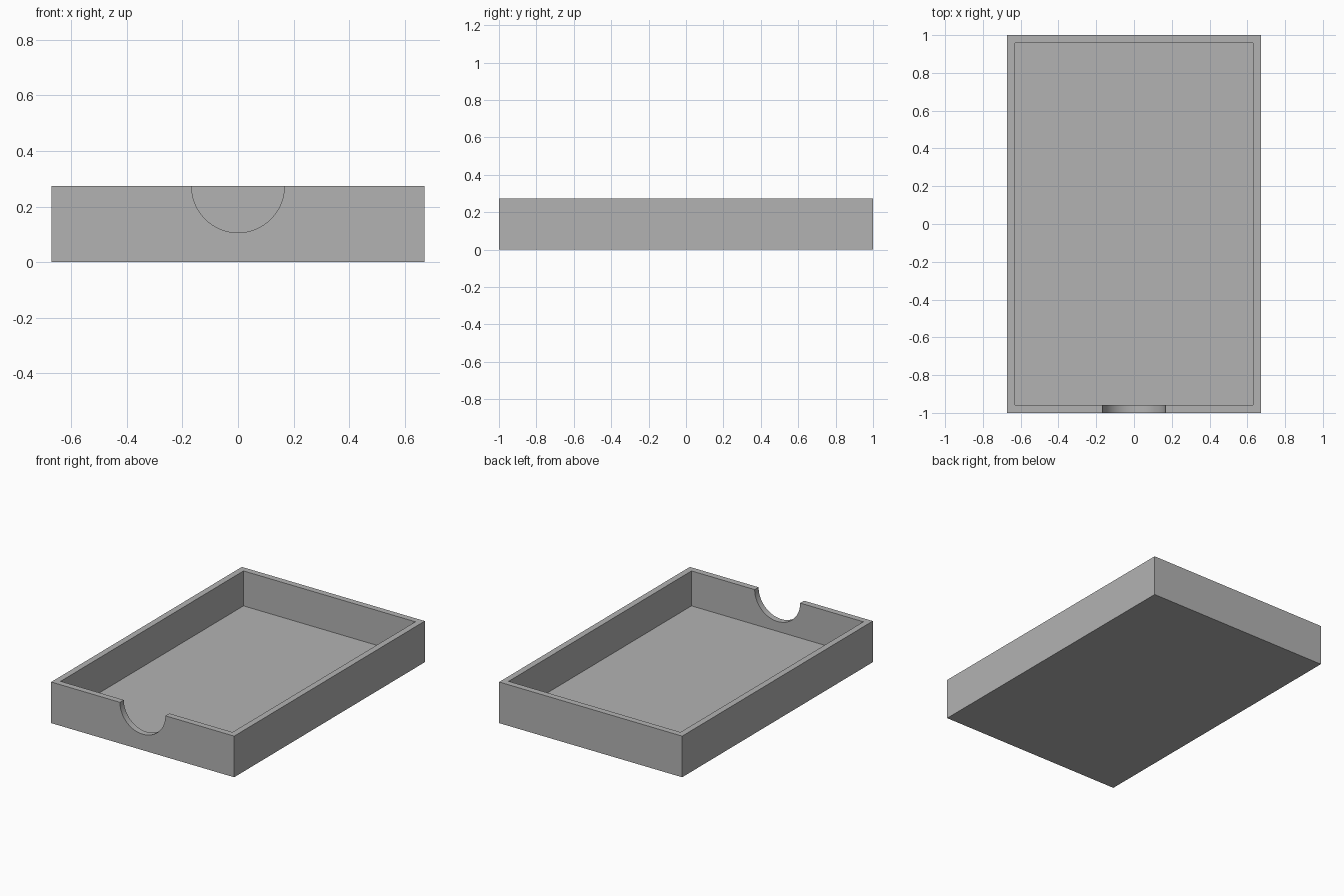
import bpy
import math

if "Cube" in bpy.data.objects:
    bpy.data.objects.remove(bpy.data.objects["Cube"], do_unlink=True)

WIDTH, LENGTH, HEIGHT = 1.344, 2.0, 0.273
WALL = 0.041
NOTCH_RADIUS = 0.167

grey = bpy.data.materials.new("plain_grey")
grey.use_nodes = True
colour = (0.45, 0.45, 0.45, 1)
grey.diffuse_color = colour
grey.node_tree.nodes["Principled BSDF"].inputs["Base Color"].default_value = colour


def box(name, size, bottom):
    bpy.ops.mesh.primitive_cube_add(size=1, location=(0, 0, bottom + size[2] / 2))
    obj = bpy.context.object
    obj.name = name
    obj.scale = size
    bpy.ops.object.transform_apply(location=True, rotation=True, scale=True)
    obj.data.materials.append(grey)
    return obj


def cut(target, cutter):
    mod = target.modifiers.new(cutter.name, "BOOLEAN")
    mod.operation = "DIFFERENCE"
    mod.solver = "EXACT"
    mod.object = cutter
    bpy.context.view_layer.objects.active = target
    bpy.ops.object.modifier_apply(modifier=mod.name)
    bpy.data.objects.remove(cutter, do_unlink=True)


# Tray body
tray = box("tray", (WIDTH, LENGTH, HEIGHT), 0)

# Hollow interior, leaving the floor and four walls
cut(tray, box("interior_cutter", (WIDTH - 2 * WALL, LENGTH - 2 * WALL, HEIGHT), WALL))

# Half-round thumb notch in the front wall
bpy.ops.mesh.primitive_cylinder_add(
    vertices=96, radius=NOTCH_RADIUS, depth=WALL * 4,
    location=(0, -LENGTH / 2, HEIGHT), rotation=(math.pi / 2, 0, 0))
notch = bpy.context.object
notch.name = "notch_cutter"
notch.data.materials.append(grey)
cut(tray, notch)

# Smooth notch, crisp edges
bpy.ops.object.select_all(action="DESELECT")
tray.select_set(True)
bpy.context.view_layer.objects.active = tray
bpy.ops.object.shade_smooth_by_angle(angle=math.radians(30))
